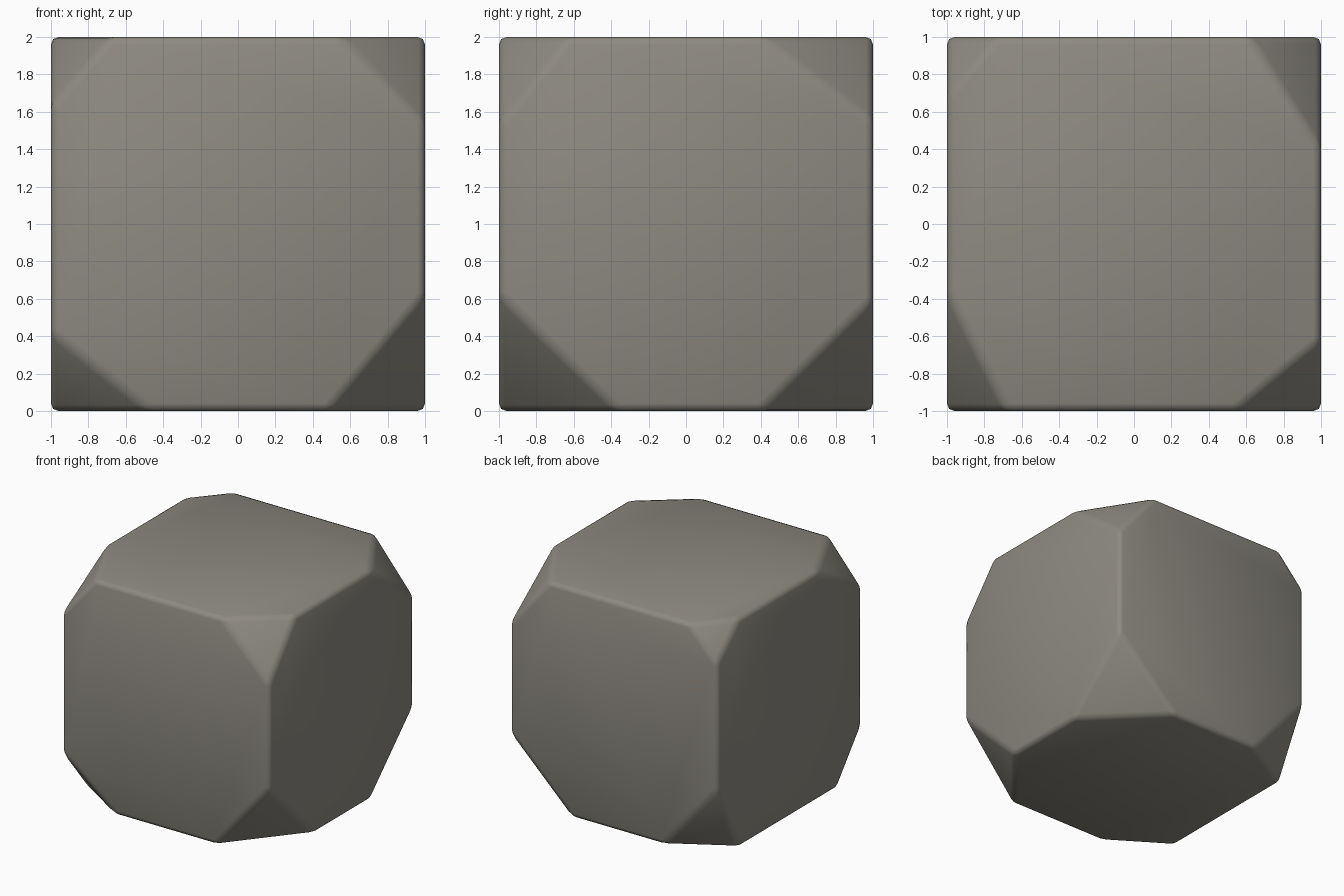
import bpy, bmesh
from mathutils import Vector

if "Cube" in bpy.data.objects:
    bpy.data.objects.remove(bpy.data.objects["Cube"])

stone = bpy.data.materials.new("warm grey stone")
stone.diffuse_color = (0.27, 0.255, 0.22, 1)
stone.use_nodes = True
stone.node_tree.nodes["Principled BSDF"].inputs["Base Color"].default_value = stone.diffuse_color

# Corner direction -> distance cut back along x, y and z
cuts = {
    (-1, -1, 1): (0.32, 0.63, 0.37),
    (1, -1, 1): (0.46, 0.375, 0.47),
    (-1, 1, 1): (0.27, 0.32, 0.29),
    (1, 1, 1): (0.38, 0.60, 0.45),
    (-1, -1, -1): (0.53, 0.34, 0.42),
    (1, -1, -1): (0.52, 0.64, 0.62),
    (-1, 1, -1): (0.53, 0.31, 0.61),
    (1, 1, -1): (0.61, 0.60, 0.59),
}

# Block with every corner sliced off by its own plane
bm = bmesh.new()
bmesh.ops.create_cube(bm, size=2)
for corner, depth in cuts.items():
    normal = Vector([c / d for c, d in zip(corner, depth)])
    point = Vector(corner) - Vector((corner[0] * depth[0], 0, 0))
    geom = bm.verts[:] + bm.edges[:] + bm.faces[:]
    cut = bmesh.ops.bisect_plane(bm, geom=geom, plane_co=point,
                                 plane_no=normal.normalized(), clear_outer=True)
    rim = [e for e in cut["geom_cut"] if isinstance(e, bmesh.types.BMEdge)]
    bmesh.ops.contextual_create(bm, geom=rim)
bmesh.ops.recalc_face_normals(bm, faces=bm.faces[:])
bmesh.ops.translate(bm, verts=bm.verts[:], vec=(0, 0, 1))
for face in bm.faces:
    face.smooth = True

mesh = bpy.data.meshes.new("cut_block")
bm.to_mesh(mesh)
bm.free()
block = bpy.data.objects.new("cut_block", mesh)
mesh.materials.append(stone)
bpy.context.collection.objects.link(block)

# Slightly worn, rounded edges
bevel = block.modifiers.new("worn edges", "BEVEL")
bevel.width = 0.04
bevel.segments = 2
bevel.limit_method = "NONE"
